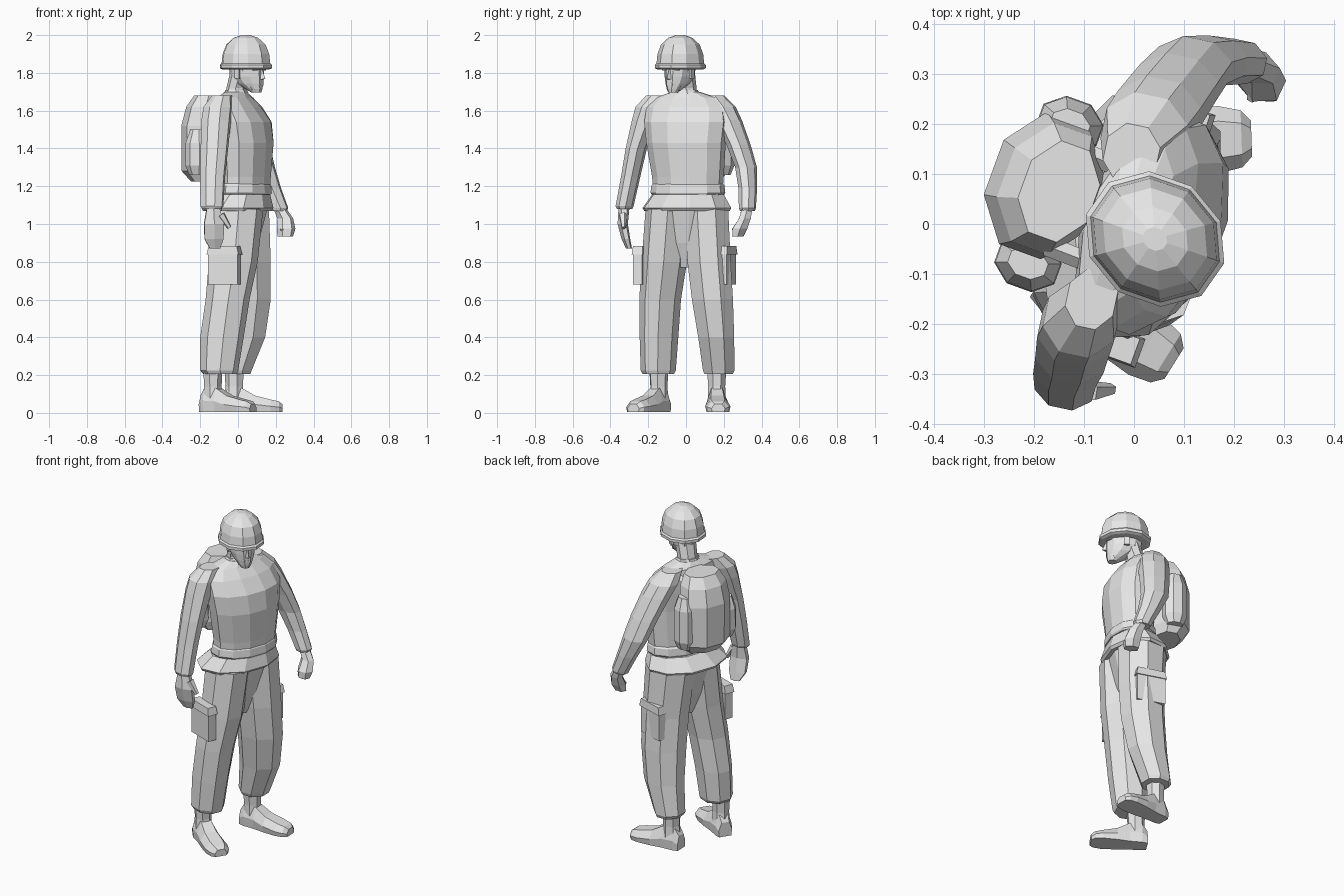
import bpy, bmesh, math
from mathutils import Vector, Matrix

grey = bpy.data.materials.new("plain grey")
grey.diffuse_color = (0.8, 0.8, 0.8, 1)


def finish(name, bm):
    bmesh.ops.recalc_face_normals(bm, faces=bm.faces)
    me = bpy.data.meshes.new(name)
    bm.to_mesh(me)
    bm.free()
    me.materials.append(grey)
    ob = bpy.data.objects.new(name, me)
    bpy.context.collection.objects.link(ob)
    return ob


def skin(name, loops):
    """Join closed loops of points into a capped, faceted solid."""
    bm = bmesh.new()
    rows = [[bm.verts.new(p) for p in loop] for loop in loops]
    n = len(rows[0])
    for a, b in zip(rows, rows[1:]):
        for i in range(n):
            j = (i + 1) % n
            bm.faces.new((a[i], a[j], b[j], b[i]))
    bm.faces.new(rows[0])
    bm.faces.new(rows[-1])
    return finish(name, bm)


def stack(name, angle, rings, n=8, grow=1.05):
    """Horizontal rings: (x, y, z, half depth, half width), facing angle."""
    c, s = math.cos(math.radians(angle)), math.sin(math.radians(angle))
    loops = []
    for x, y, z, rf, rs in rings:
        loop = []
        for i in range(n):
            t = (i + 0.5) * 2 * math.pi / n
            u, v = rf * grow * math.cos(t), rs * grow * math.sin(t)
            loop.append((x + u * c - v * s, y + u * s + v * c, z))
        loops.append(loop)
    return skin(name, loops)


def box(name, loc, size, angle=0, taper=1.0):
    bm = bmesh.new()
    bmesh.ops.create_cube(bm, size=1)
    for v in bm.verts:
        if v.co.z > 0:
            v.co.x *= taper
            v.co.y *= taper
    bm.transform(Matrix.Translation(loc) @ Matrix.Rotation(math.radians(angle), 4, 'Z')
                 @ Matrix.Diagonal((*size, 1)))
    return finish(name, bm)


def bar(name, p, q, r0, r1, n=5):
    """Tapered rod between two points."""
    p, q = Vector(p), Vector(q)
    m = (q - p).to_track_quat('Z', 'Y').to_matrix()
    loops = [[o + m @ Vector((r * math.cos(i * 2 * math.pi / n), r * math.sin(i * 2 * math.pi / n), 0))
              for i in range(n)] for o, r in ((p, r0), (q, r1))]
    return skin(name, loops)


# Jacket body, belt, flared hem
stack("jacket", -20, [(.035, .01, 1.15, .12, .18), (.04, .01, 1.25, .122, .187),
                      (.045, 0, 1.43, .13, .208), (.035, 0, 1.54, .125, .22),
                      (.005, 0, 1.62, .1, .21), (-.015, 0, 1.67, .075, .165),
                      (-.012, 0, 1.70, .055, .07)], 12)
stack("belt", -20, [(.035, .01, 1.155, .127, .188), (.035, .01, 1.165, .132, .195),
                    (.035, .01, 1.205, .128, .19), (.035, .01, 1.215, .12, .182)], 12)
stack("jacket_hem", -20, [(-.005, .005, 1.07, .165, .23), (-.003, .005, 1.085, .175, .238),
                          (.025, .01, 1.155, .132, .193)], 10)

# Trousers
stack("trouser_seat", -20, [(.005, .005, .77, .05, .04), (.005, .005, .9, .095, .13),
                            (.01, .005, 1.09, .135, .195)], 10)
stack("right_trouser_leg", -22, [(-.095, -.147, .205, .085, .078), (-.1, -.147, .225, .098, .087),
                                 (-.085, -.143, .40, .112, .095), (-.055, -.137, .60, .112, .104),
                                 (-.025, -.115, .80, .125, .113), (-.005, -.09, 1.08, .135, .115)])
stack("left_trouser_leg", 0, [(-.008, .173, .205, .075, .077), (-.01, .173, .225, .085, .086),
                              (.035, .16, .40, .112, .098), (.052, .14, .60, .125, .112),
                              (.05, .122, .80, .127, .118), (.03, .107, 1.08, .138, .12)])

# Thigh pockets with flaps
for side, x, y, a in (("right", -.072, -.228, -20), ("left", .068, .216, -18)):
    box(side + "_thigh_pocket", (x, y, .765), (.165, .05, .17), a)
    box(side + "_pocket_flap", (x, y, .86), (.18, .062, .045), a, .88)

# Feet: cross-sections along the length, plus ankles
STATIONS = [(0, .04, .085), (.03, .05, .13), (.10, .052, .125), (.17, .062, .085),
            (.25, .067, .065), (.295, .057, .055), (.315, .036, .04)]
SECTION = [(-.9, 0), (-1, .45), (-.55, 1), (.55, 1), (1, .45), (.9, 0)]
for side, hx, hy, a in (("right", -.187, -.112, -32), ("left", -.08, .16, 2)):
    c, s = math.cos(math.radians(a)), math.sin(math.radians(a))
    skin(side + "_foot", [[(hx + t * c - u * w * s, hy + t * s + u * w * c, v * h + .006)
                           for u, v in SECTION] for t, w, h in STATIONS])
    ax, ay = hx + .062 * c, hy + .062 * s
    stack(side + "_ankle", a, [(ax, ay, .06, .055, .047), (ax, ay, .14, .046, .044),
                               (ax, ay, .27, .052, .052)], 7)

# Sleeves
stack("right_sleeve", -12, [(-.138, -.325, 1.08, .052, .038), (-.138, -.325, 1.095, .06, .045),
                            (-.135, -.293, 1.25, .066, .048), (-.125, -.263, 1.40, .072, .053),
                            (-.115, -.215, 1.55, .077, .068), (-.105, -.19, 1.62, .075, .075),
                            (-.085, -.15, 1.68, .05, .06)])
stack("left_sleeve", -12, [(.213, .325, 1.07, .045, .038), (.213, .325, 1.085, .052, .043),
                           (.165, .327, 1.19, .062, .047), (.118, .318, 1.30, .077, .054),
                           (.085, .278, 1.42, .083, .06), (.045, .222, 1.55, .087, .07),
                           (.02, .185, 1.62, .085, .075), (-.005, .14, 1.68, .055, .06)])

# Hands and thumbs
stack("right_hand", 5, [(-.122, -.302, .87, .03, .015), (-.127, -.318, .92, .055, .022),
                        (-.127, -.335, 1.0, .058, .026), (-.132, -.328, 1.09, .036, .028)], 6)
bar("right_thumb", (-.09, -.335, 1.05), (-.045, -.33, .98), .022, .012)
stack("left_hand", -25, [(.25, .275, .935, .042, .03), (.255, .285, .975, .048, .042),
                         (.25, .312, 1.03, .042, .032), (.217, .325, 1.09, .032, .03)], 6)
bar("left_thumb", (.25, .30, 1.01), (.235, .25, .965), .018, .011)

# Neck and collar
stack("neck", -25, [(-.012, 0, 1.62, .06, .062), (-.008, 0, 1.72, .05, .054),
                    (.02, -.015, 1.82, .055, .058)])
stack("collar", -20, [(-.008, 0, 1.66, .072, .09), (-.01, 0, 1.71, .054, .06)])

# Head, turned further to the right than the body
HA = -35
HF = Vector((math.cos(math.radians(HA)), math.sin(math.radians(HA)), 0))
HS = Vector((-HF.y, HF.x, 0))


def head(f, s, z):
    return Vector((.042, -.03, z)) + HF * f + HS * s


def hring(f, z, rf, rs):
    p = head(f, 0, z)
    return (p.x, p.y, z, rf, rs)


stack("head", HA, [hring(.068, 1.695, .026, .024), hring(.052, 1.715, .047, .038),
                   hring(.025, 1.745, .077, .055), hring(.007, 1.78, .096, .067),
                   hring(.002, 1.84, .1, .072), hring(0, 1.88, .095, .07)], 10, 1.03)
skin("nose", [[head(.092, .016, 1.762), head(.092, -.016, 1.762), head(.126, 0, 1.77)],
              [head(.092, .009, 1.82), head(.092, -.009, 1.82), head(.106, 0, 1.815)]])
box("lips", head(.092, 0, 1.738), (.02, .036, .012), HA)
for side, k in (("left", 1), ("right", -1)):
    box(side + "_brow", head(.09, .033 * k, 1.818), (.02, .036, .01), HA + 20 * k)
    box(side + "_ear", head(-.005, .07 * k, 1.795), (.03, .016, .05), HA)
    bar(side + "_chin_strap", head(.015, .07 * k, 1.835), head(.062, .033 * k, 1.708), .006, .006, 4)

# Helmet
stack("helmet", HA, [hring(0, 1.818, .128, .11), hring(0, 1.825, .144, .125),
                     hring(0, 1.842, .144, .125), hring(0, 1.85, .134, .117),
                     hring(0, 1.90, .128, .112), hring(0, 1.95, .108, .095),
                     hring(0, 1.985, .068, .06), hring(0, 2.0, .025, .022)], 10, 1.03)

# Backpack with side pouches
stack("backpack", -20, [(-.165, .07, 1.225, .075, .11), (-.18, .077, 1.28, .108, .143),
                        (-.18, .077, 1.52, .11, .145), (-.165, .07, 1.62, .1, .13),
                        (-.15, .065, 1.68, .075, .10)], 8)
for side, x, y, top in (("left", -.128, .198, 1.57), ("right", -.212, -.078, 1.5)):
    stack(side + "_backpack_pouch", -20, [(x, y, 1.26, .045, .035), (x, y, 1.31, .066, .054),
                                          (x, y, top - .07, .064, .052), (x, y, top, .04, .03)])
# Shoulder straps reaching back to the pack
for side, k in (("left", 1), ("right", -1)):
    d = Vector((.34, .94, 0)) * .10 * k
    bar(f"{side}_strap", Vector((-.14, .05, 1.62)) + d, Vector((-.01, 0, 1.65)) + d, .02, .02, 4)
